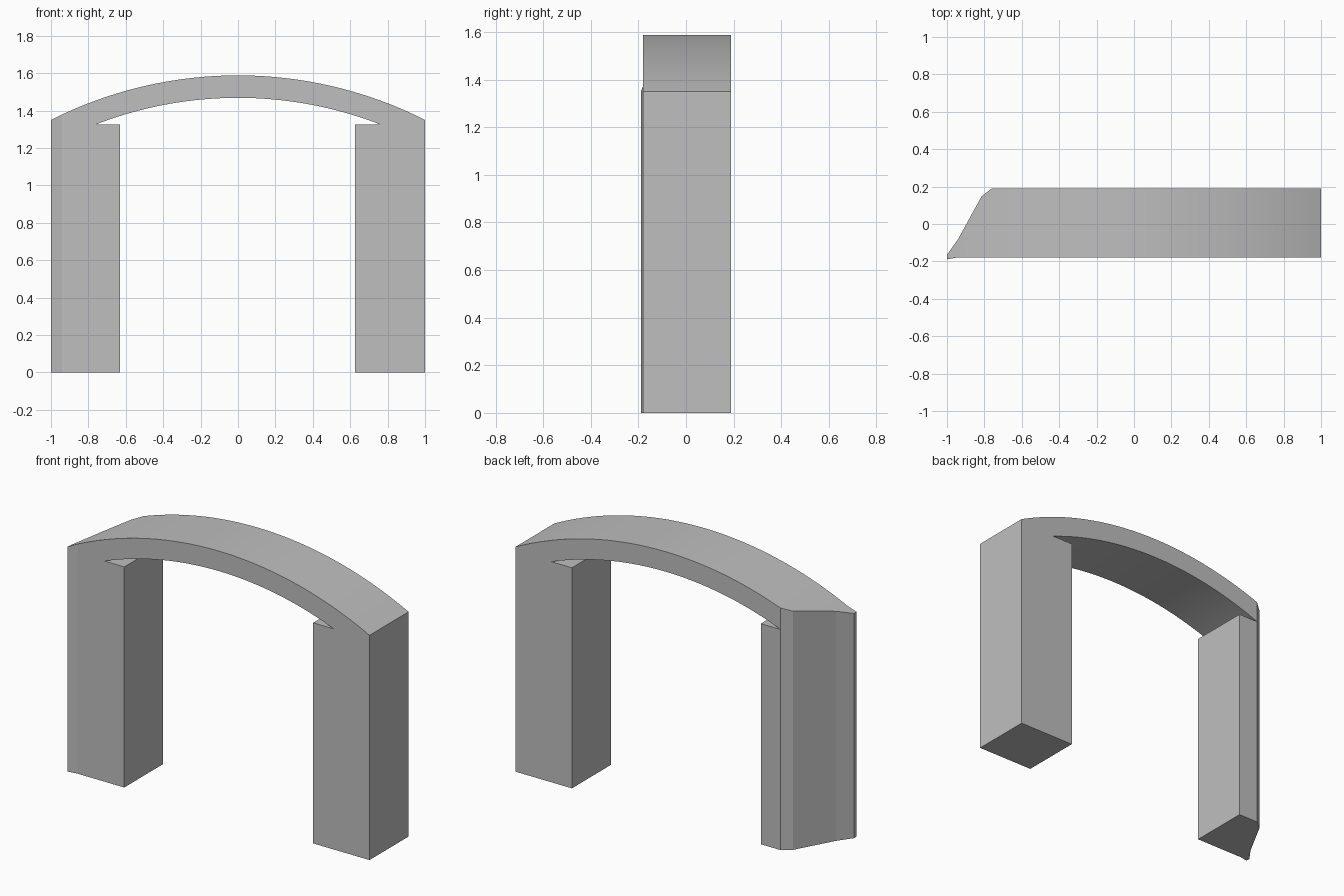
import bpy, bmesh, math

if "Cube" in bpy.data.objects:
    bpy.data.objects.remove(bpy.data.objects["Cube"], do_unlink=True)

HALF, SPRING, LEDGE, APEX, THICK = 1.0, 1.35, 1.325, 1.588, 0.12
RISE = APEX - SPRING
RADIUS = (HALF ** 2 + RISE ** 2) / (2 * RISE)
CENTRE = APEX - RADIUS
STEPS = 48

grey = bpy.data.materials.new("light grey")
grey.use_nodes = True
grey.diffuse_color = (0.52, 0.52, 0.52, 1)
grey.node_tree.nodes["Principled BSDF"].inputs["Base Color"].default_value = grey.diffuse_color


def prism(name, points, offset):
    """Extrude a closed outline along an offset vector."""
    bm = bmesh.new()
    face = bm.faces.new([bm.verts.new(p) for p in points])
    top = bmesh.ops.extrude_face_region(bm, geom=[face])["geom"]
    bmesh.ops.translate(bm, vec=offset,
                        verts=[v for v in top if isinstance(v, bmesh.types.BMVert)])
    bmesh.ops.recalc_face_normals(bm, faces=bm.faces)
    mesh = bpy.data.meshes.new(name)
    bm.to_mesh(mesh)
    bm.free()
    mesh.materials.append(grey)
    obj = bpy.data.objects.new(name, mesh)
    bpy.context.collection.objects.link(obj)
    return obj


def arc(radius, z_end):
    """Points on an arc about the shared centre, left to right."""
    a = math.acos((z_end - CENTRE) / radius)
    angles = [a * (2 * i / STEPS - 1) for i in range(STEPS + 1)]
    return [(radius * math.sin(t), CENTRE + radius * math.cos(t)) for t in angles]


# Front profile: two legs joined by a curved band
outline = arc(RADIUS, SPRING) + [(HALF, 0), (0.625, 0), (0.625, LEDGE)]
outline += arc(RADIUS - THICK, LEDGE)[::-1]
outline += [(-0.63, LEDGE), (-0.63, 0), (-HALF, 0)]
archway = prism("archway", [(x, -0.3, z) for x, z in outline], (0, 0.6, 0))

# Plan shape: straight bar with a slanted right end
plan = [(1.1, -0.18), (1.1, 0.19), (-0.76, 0.19), (-0.815, 0.148),
        (-0.94, -0.08), (-1.02, -0.193), (-0.94, -0.178), (-0.93, -0.18)]
cutter = prism("plan_cutter", [(x, y, -0.2) for x, y in plan], (0, 0, 2))
cutter.hide_render = True

trim = archway.modifiers.new("plan trim", "BOOLEAN")
trim.operation = "INTERSECT"
trim.solver = "EXACT"
trim.object = cutter
bpy.context.view_layer.objects.active = archway
archway.select_set(True)
bpy.ops.object.modifier_apply(modifier=trim.name)
bpy.data.objects.remove(cutter, do_unlink=True)

# Smooth the curved band, keep the corners crisp
bpy.ops.object.shade_smooth_by_angle(angle=math.radians(5))
